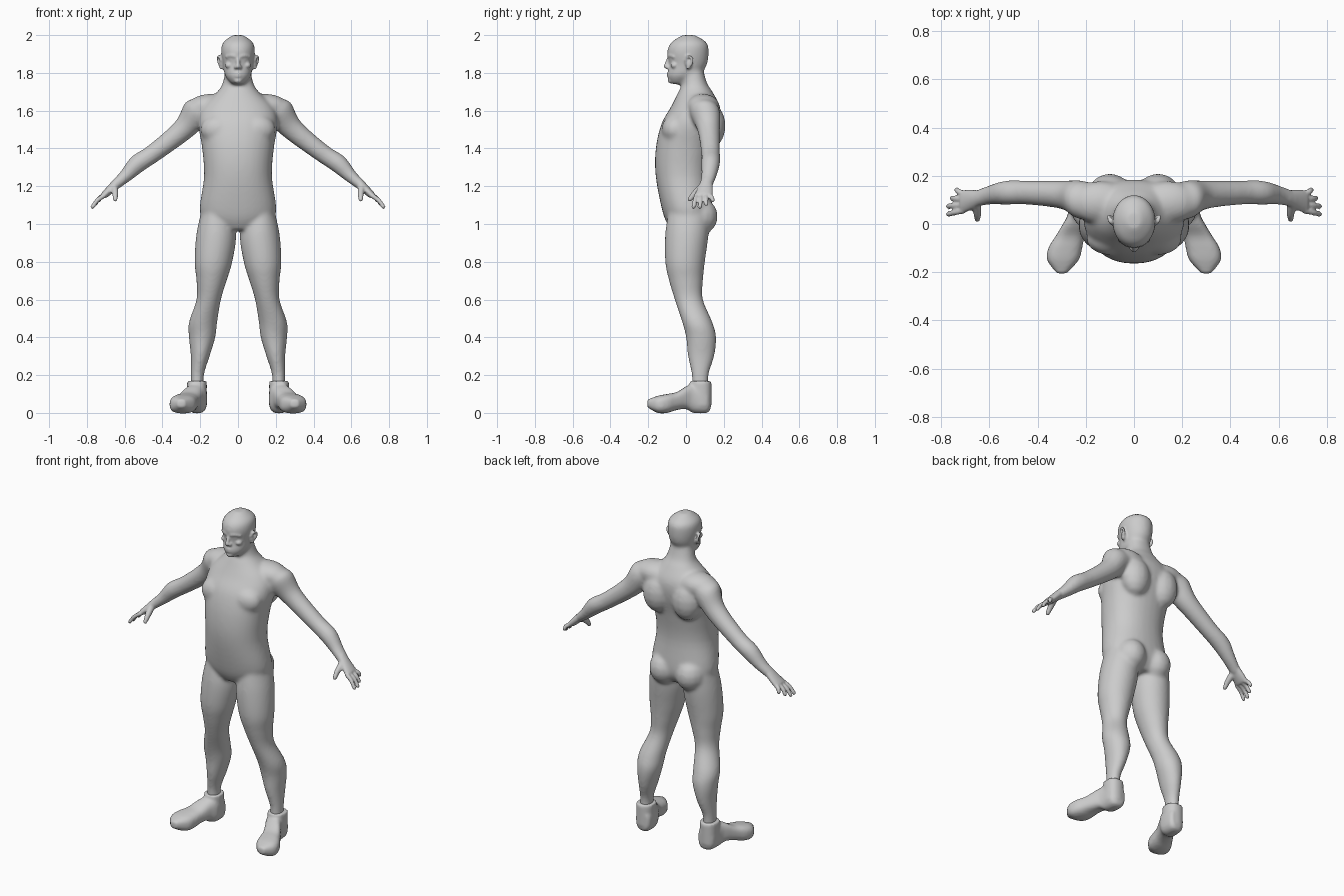
import bpy
import bmesh
from math import cos, sin, pi, copysign
from mathutils import Vector, Matrix

cube = bpy.data.objects.get("Cube")
if cube:
    bpy.data.objects.remove(cube, do_unlink=True)

RIGHTWARD, BACKWARD, UPWARD = Matrix.Identity(3)
ARM_UP = Vector((.69, 0, .72))

grey = bpy.data.materials.new("plain_grey")
grey.use_nodes = True
grey.diffuse_color = (.6, .6, .6, 1)
grey.node_tree.nodes["Principled BSDF"].inputs["Base Color"].default_value = grey.diffuse_color


def spline(rows, steps=5):
    """Smoothly resample rows of numbers with a Catmull-Rom curve."""
    rows = [Vector(row) for row in rows]
    padded = [rows[0]] + rows + [rows[-1]]
    result = []
    for before, start, end, after in zip(padded, padded[1:], padded[2:], padded[3:]):
        start_slope, end_slope = (end - before) / 2, (after - start) / 2
        for step in range(steps):
            t = step / steps
            blend = t * t * (3 - 2 * t)
            result.append(start * (1 - blend) + end * blend
                          + start_slope * (t * (1 - t) ** 2)
                          - end_slope * (t * t * (1 - t)))
    return result + [rows[-1]]


def skin_rings(bm, rows, across, along, power=2, sides=32):
    """Skin rounded rings; each row is a centre and its two radii."""
    def rounded(value):
        return copysign(abs(value) ** (2 / power), value)

    angles = [2 * pi * side / sides for side in range(sides)]
    outline = [(across * rounded(cos(angle)), along * rounded(sin(angle))) for angle in angles]
    rings = [[bm.verts.new(Vector((x, y, z)) + u * wide + v * deep) for u, v in outline]
             for x, y, z, wide, deep in rows]
    for low, high in zip(rings, rings[1:]):
        for side in range(sides):
            bm.faces.new((low[side - 1], low[side], high[side], high[side - 1]))
    bm.faces.new(reversed(rings[0]))
    bm.faces.new(rings[-1])


def loft(bm, rows, across, along, power=2):
    skin_rings(bm, spline(rows), across, along, power)


def column(bm, rows, power=2):
    """Upright loft; each row is height, inner and outer x, front and back y."""
    loft(bm, [((inner + outer) / 2, (front + back) / 2, height,
               (outer - inner) / 2, (back - front) / 2)
              for height, inner, outer, front, back in rows], RIGHTWARD, BACKWARD, power)


def centred_column(bm, rows, power=2):
    """Upright loft on the centre line; each row is height, half width, front and back y."""
    column(bm, [(height, -half, half, front, back) for height, half, front, back in rows], power)


def blob(bm, centre, radii, bands=8, sides=16):
    """An ellipsoid made of stacked rings."""
    x, y, z = centre
    wide, deep, tall = radii
    tilts = [pi * (band + .5) / bands - pi / 2 for band in range(bands)]
    skin_rings(bm, [(x, y, z + tall * sin(tilt), wide * cos(tilt), deep * cos(tilt))
                    for tilt in tilts], RIGHTWARD, BACKWARD, sides=sides)


def tube(bm, points, start_radius, end_radius):
    """A rounded, tapering form along a curve."""
    path = spline(points)
    for index, point in enumerate(path):
        radius = start_radius + (end_radius - start_radius) * index / (len(path) - 1)
        blob(bm, point, (radius, radius, radius), sides=12)


def fuse(bm, name, voxel, passes):
    """Mirror, merge and soften the overlapping forms into one skin."""
    rough = bpy.data.meshes.new(name)
    bm.to_mesh(rough)
    bm.free()
    obj = bpy.data.objects.new(name, rough)
    bpy.context.scene.collection.objects.link(obj)
    mirror = obj.modifiers.new("mirror", "MIRROR")
    mirror.use_mirror_merge = False
    remesh = obj.modifiers.new("merge", "REMESH")
    remesh.mode = "VOXEL"
    remesh.voxel_size = voxel
    soften = obj.modifiers.new("soften", "SMOOTH")
    soften.factor = .5
    soften.iterations = passes
    depsgraph = bpy.context.evaluated_depsgraph_get()
    skin = bpy.data.meshes.new_from_object(obj.evaluated_get(depsgraph))
    obj.modifiers.clear()
    obj.data = skin
    bpy.data.meshes.remove(rough)
    skin.materials.clear()
    skin.materials.append(grey)
    skin.polygons.foreach_set("use_smooth", [True] * len(skin.polygons))
    return obj


# Torso and neck
bm = bmesh.new()
centred_column(bm, [
    (.97, .1, -.08, .1), (1.05, .2, -.12, .14), (1.25, .18, -.16, .13),
    (1.4, .19, -.16, .15), (1.53, .21, -.13, .18), (1.62, .19, -.08, .18),
    (1.7, .11, -.04, .14), (1.75, .08, -.02, .11), (1.86, .06, -.03, .08)], power=2.2)

# Skull and jaw
centred_column(bm, [
    (1.74, .03, -.08, 0), (1.76, .05, -.09, .03), (1.79, .07, -.1, .07),
    (1.84, .08, -.09, .11), (1.91, .09, -.1, .12), (1.96, .08, -.08, .11),
    (2, .03, -.02, .05)])

# Muscle masses: shoulder girdle, chest, shoulder blade, buttock
blob(bm, (.14, .09, 1.62), (.13, .09, .07))
blob(bm, (.1, -.06, 1.5), (.1, .07, .08))
blob(bm, (.1, .13, 1.52), (.09, .08, .12))
blob(bm, (.09, .07, 1.04), (.09, .1, .1))

# Leg
column(bm, [
    (1.08, .05, .19, -.09, .12), (.95, .01, .22, -.11, .12), (.8, .03, .23, -.11, .1),
    (.7, .06, .22, -.09, .09), (.6, .09, .22, -.06, .09), (.48, .11, .26, -.02, .14),
    (.4, .12, .26, 0, .16), (.3, .15, .25, .01, .15), (.2, .18, .25, .03, .12),
    (.1, .18, .25, .03, .12)])

# Arm
loft(bm, [
    (.15, .09, 1.62, .07, .06), (.22, .1, 1.59, .08, .08), (.29, .12, 1.5, .06, .06),
    (.44, .13, 1.38, .05, .05), (.53, .13, 1.32, .05, .05), (.6, .12, 1.25, .04, .035),
    (.67, .1, 1.19, .035, .025)], BACKWARD, ARM_UP)
core = fuse(bm, "body_core", voxel=.009, passes=12)

# Fine forms are added to the softened core
bm = bmesh.new()
bm.from_mesh(core.data)
bpy.data.objects.remove(core, do_unlink=True)

# Palm
loft(bm, [(.63, .11, 1.23, .03, .025), (.7, .095, 1.16, .047, .02),
          (.715, .09, 1.15, .044, .014)], BACKWARD, ARM_UP)

# Fingers fan out from the knuckles, then the thumb
for finger, reach in enumerate((.06, .06, .045, .025)):
    knuckle = Vector((.71, .055 + .024 * finger, 1.15))
    tip = Vector((.71 + reach, .04 + .034 * finger, 1.15 - reach))
    bend = (knuckle + tip) / 2 + ARM_UP * .007
    tube(bm, [knuckle, bend, tip], .0135, .011)
tube(bm, [(.655, .085, 1.195), (.65, .045, 1.16), (.65, .02, 1.13)], .022, .012)

# Nose and nostril
tube(bm, [(0, -.09, 1.88), (0, -.1, 1.853), (0, -.106, 1.835)], .009, .013)
blob(bm, (.012, -.097, 1.83), (.011, .011, .009))

# Brow, eye, cheek and chin
tube(bm, [(.014, -.088, 1.888), (.035, -.082, 1.892), (.058, -.064, 1.886)], .012, .01)
blob(bm, (.033, -.073, 1.87), (.014, .012, .008))
blob(bm, (.047, -.06, 1.84), (.022, .022, .017))
blob(bm, (0, -.077, 1.76), (.024, .02, .017))

# Lips meet at the mouth corners
for height in (1.797, 1.783):
    tube(bm, [(0, -.094, height), (.012, -.092, height), (.024, -.084, 1.79)], .008, .005)

# Ear with a raised rim
blob(bm, (.087, .014, 1.85), (.012, .018, .028))
tube(bm, [(.09, 0, 1.866), (.1, .01, 1.887), (.106, .03, 1.878),
          (.1, .03, 1.85), (.09, .01, 1.826)], .007, .008)
fuse(bm, "body", voxel=.006, passes=3)

# Shoes: each row is y, x, half width, underside and top
bm = bmesh.new()
loft(bm, [(x, y, (under + top) / 2, half, (top - under) / 2) for y, x, half, under, top in [
    (.13, .21, .03, .02, .12), (.11, .215, .05, 0, .14), (.04, .22, .055, 0, .155),
    (0, .24, .055, .02, .14), (-.05, .265, .06, .015, .11), (-.1, .285, .07, 0, .1),
    (-.15, .295, .065, 0, .09), (-.205, .3, .02, .03, .07)]],
    RIGHTWARD, UPWARD, power=2.7)

# Ankle cuffs
column(bm, [(height, .165, .27, .02, .135) for height in (.04, .168)], power=2.3)
fuse(bm, "shoes", voxel=.008, passes=4)
